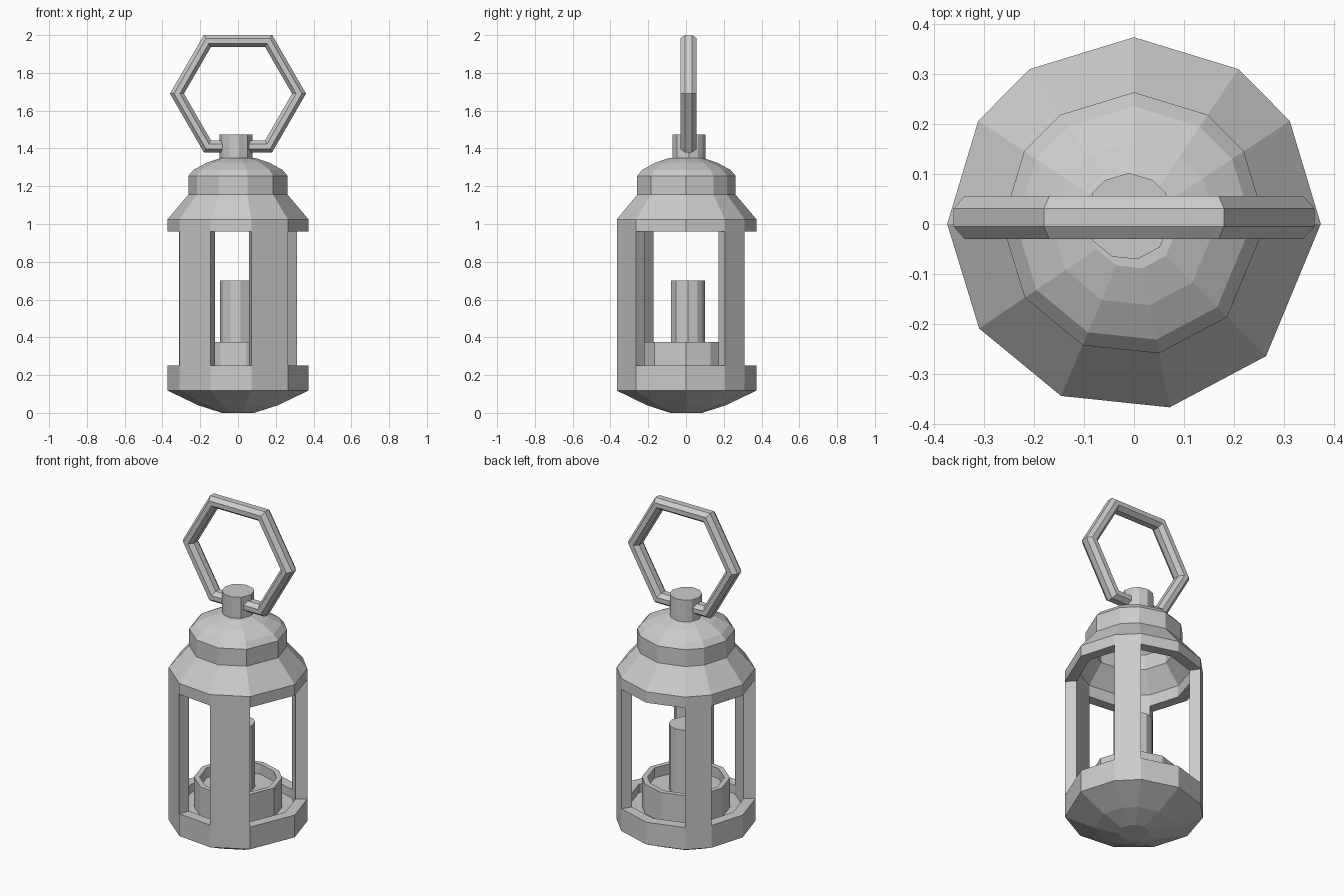
import bpy, bmesh
from math import sin, cos, radians, pi

if "Cube" in bpy.data.objects:
    bpy.data.objects.remove(bpy.data.objects["Cube"])

# Uneven eleven-sided outline shared by all round body parts
ANGLES = [0, 33.5, 56, 90, 124, 146.5, 180, 214, 247, 281, 315]
R, RI = 0.373, 0.31


def pt(r, deg, z, c=(0, 0)):
    return (c[0] + r * cos(radians(deg)), c[1] + r * sin(radians(deg)), z)


def loft(name, rings, closed=False, caps=True):
    """Skin a list of equal-length point loops with flat quads."""
    bm = bmesh.new()
    loops = [[bm.verts.new(p) for p in ring] for ring in rings]
    pairs = list(zip(loops, loops[1:]))
    if closed:
        pairs.append((loops[-1], loops[0]))
    for a, b in pairs:
        n = len(a)
        for i in range(n):
            j = (i + 1) % n
            bm.faces.new((a[i], a[j], b[j], b[i]))
    if caps and not closed:
        bm.faces.new(loops[0][::-1])
        bm.faces.new(loops[-1])
    bmesh.ops.recalc_face_normals(bm, faces=bm.faces)
    mesh = bpy.data.meshes.new(name)
    bm.to_mesh(mesh)
    bm.free()
    ob = bpy.data.objects.new(name, mesh)
    bpy.context.collection.objects.link(ob)
    return ob


def lathe(name, profile, center=(0, 0), angles=ANGLES):
    return loft(name, [[pt(r, a, z, center) for a in angles] for r, z in profile])


# Base: shallow bowl underside with a raised rim
lathe("base", [(0.085, 0), (0.21, 0.04), (R, 0.118), (R, 0.25), (RI, 0.25), (RI, 0.2)])

# Hollow roof: inner lining up, then rim, slope, collar and dome outside
lathe("roof", [(0.09, 1.31), (0.18, 1.28), (0.225, 1.23), (0.225, 1.14), (RI, 1.03),
               (RI, 0.96), (R, 0.96), (R, 1.025), (0.263, 1.155), (0.263, 1.255),
               (0.235, 1.287), (0.165, 1.325), (0.09, 1.35)])

# Four posts, each one facet of the outline wide
for i, (a, b) in enumerate([(33.5, 56), (124, 146.5), (214, 247), (281, 315)]):
    loft(f"post_{i + 1}", [[pt(R, a, z), pt(R, b, z), pt(RI, b, z), pt(RI, a, z)]
                           for z in (0.25, 0.96)], caps=False)

# Candle dish with a raised lip
lathe("candle_dish", [(0.237, 0.19), (0.237, 0.375), (0.207, 0.375), (0.207, 0.315)])

# Candle
lathe("candle", [(0.09, 0.31), (0.09, 0.70)], (-0.005, 0.01))

# Knob on top
lathe("top_knob", [(0.087, 1.33), (0.087, 1.475)], (-0.01, 0.015))

# Hexagonal carrying ring with an eight-sided section
ring = []
for k in range(6):
    a = k * pi / 3
    section = []
    for m in range(8):
        t = (m + 0.5) * pi / 4
        r = 0.323 + 0.037 * cos(t) / cos(pi / 8)
        section.append((r * cos(a), 0.013 + 0.043 * sin(t) / cos(pi / 8), 1.69 + r * sin(a)))
    ring.append(section)
loft("carrying_ring", ring, closed=True)
